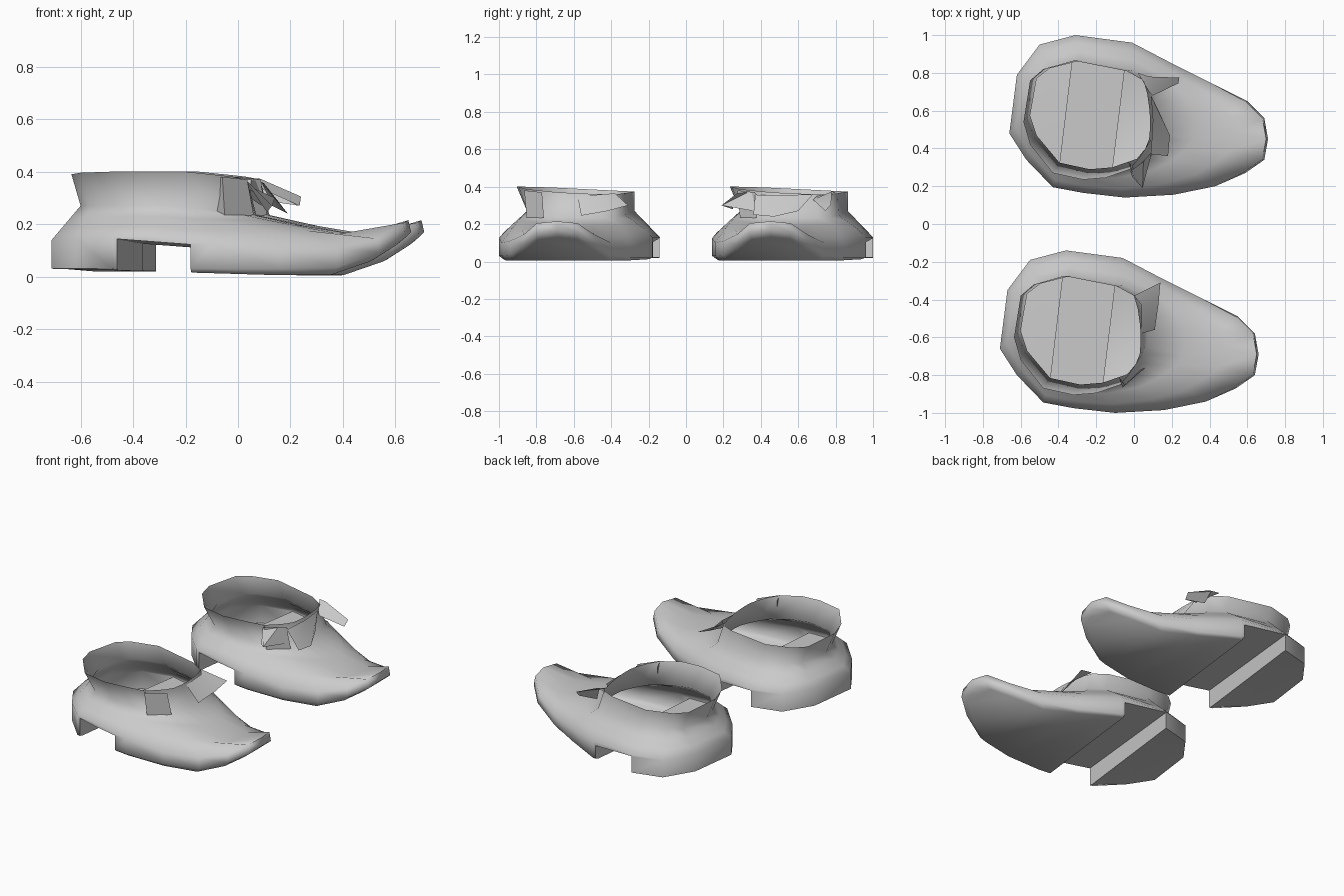
import bpy, bmesh, math
from mathutils import Vector

if "Cube" in bpy.data.objects:
    bpy.data.objects.remove(bpy.data.objects["Cube"])

# stations round the shoe, heel -> inner side -> toe -> outer side:
# (outline x, y, low z, top z), (collar rim x, y), vamp bulge
S = [((-.71, -.66, .03, .14), (-.635, -.60), 0),
     ((-.67, -.35, .03, .14), (-.60, -.38), 0),
     ((-.55, -.19, .02, .13), (-.53, -.32), 0),
     ((-.36, -.14, .02, .13), (-.37, -.275), 0),
     ((-.06, -.18, .02, .13), (-.09, -.33), .01),
     ((.17, -.30, .02, .10), (0, -.38), .01),
     ((.37, -.40, .035, .10), (.02, -.45), .01),
     ((.55, -.49, .09, .145), (.03, -.52), -.02),
     ((.64, -.58, .15, .205), (.035, -.58), -.06),
     ((.66, -.69, .17, .215), (.035, -.63), -.065),
     ((.64, -.80, .15, .205), (.03, -.69), -.055),
     ((.54, -.87, .09, .145), (.01, -.74), -.01),
     ((.38, -.94, .035, .11), (-.02, -.79), .025),
     ((.16, -.985, .03, .10), (-.07, -.85), .035),
     ((-.10, -1.0, .03, .125), (-.20, -.895), .01),
     ((-.32, -.975, .03, .155), (-.32, -.905), 0),
     ((-.48, -.945, .03, .155), (-.48, -.87), 0),
     ((-.62, -.80, .03, .145), (-.60, -.72), 0)]
N = len(S)
MID = Vector((-.05, -.62))


def mesh_object(name, bm):
    bmesh.ops.recalc_face_normals(bm, faces=bm.faces)
    me = bpy.data.meshes.new(name)
    bm.to_mesh(me)
    bm.free()
    ob = bpy.data.objects.new(name, me)
    bpy.context.collection.objects.link(ob)
    return ob


def smooth(ob, angle):
    bpy.ops.object.select_all(action='DESELECT')
    ob.select_set(True)
    bpy.context.view_layer.objects.active = ob
    bpy.ops.object.shade_smooth_by_angle(angle=math.radians(angle))


def inset(x, y, f):
    p = MID + (Vector((x, y)) - MID) * f
    return p.x, p.y


def sole_z(x):
    return max(0, .01 - .03 * x) + 1.15 * max(0, x - .28) ** 2


def rim_z(x, y):
    return .40 - .025 * max(0, x + .2) / .24 - .025 * max(0, y + .8) / .5


# shoe shell: sole, side wall, vamp and collar as lofted rings
rings = [[], [], [], [], [], [], []]
for (x, y, lo, hi), (rx, ry), bulge in S:
    bx, by = inset(x, y, .94)
    rings[0].append((bx, by, sole_z(bx)))
    rings[1].append((x, y, lo))
    edge = Vector((*inset(x, y, .985 if x > .45 else 1), hi))
    lean = .055 * min(1, max(0, (-.28 - ry) / .5))
    waist = Vector((rx + .035, ry + lean, .27 - .035 * max(0, rx + .3) / .33))
    rings[2].append(edge)
    for k, t, weight in ((3, .3, 1), (4, .65, .6)):
        p = edge.lerp(waist, t)
        p.z += bulge * weight
        rings[k].append(p)
    rings[5].append(waist)
    rings[6].append((rx, ry, rim_z(rx, ry)))

bm = bmesh.new()
V = [[bm.verts.new(p) for p in r] for r in rings]
for a, b in zip(V, V[1:]):
    for i in range(N):
        j = (i + 1) % N
        bm.faces.new((a[i], a[j], b[j], b[i]))
# sole underside, rungs from side to side
u = V[0]
bm.faces.new((u[0], u[1], u[N - 1]))
for i in range(1, 8):
    bm.faces.new((u[i], u[i + 1], u[N - i - 1], u[N - i]))
bm.faces.new((u[8], u[9], u[10]))
# temporary lid, removed after the arch is cut
top = bm.verts.new((-.3, -.6, .39))
for i in range(N):
    bm.faces.new((V[6][i], V[6][(i + 1) % N], top))
shoe = mesh_object("shoe_front", bm)

# skewed arch between heel and sole
bm = bmesh.new()
ends = []
for y, xl, zt in ((-1.15, -.485, .148), (0, -.345, .122)):
    ends.append([bm.verts.new(p) for p in ((xl, y, -.1), (xl + .285, y, -.1),
                                           (xl + .285, y, zt - .022), (xl, y, zt))])
bm.faces.new(ends[0])
bm.faces.new(ends[1])
for i in range(4):
    j = (i + 1) % 4
    bm.faces.new((ends[0][i], ends[0][j], ends[1][j], ends[1][i]))
cutter = mesh_object("arch_cutter", bm)
cutter.hide_render = True

mod = shoe.modifiers.new("arch", 'BOOLEAN')
mod.operation = 'DIFFERENCE'
mod.solver = 'EXACT'
mod.object = cutter
bpy.context.view_layer.objects.active = shoe
bpy.ops.object.modifier_apply(modifier="arch")
bpy.data.objects.remove(cutter)

# open the collar
bm = bmesh.new()
bm.from_mesh(shoe.data)
lid = [f for f in bm.faces if f.calc_center_median().z > .355 and abs(f.normal.z) > .8]
bmesh.ops.delete(bm, geom=lid, context='FACES')
bm.to_mesh(shoe.data)
bm.free()
smooth(shoe, 82)

# second shoe
back = bpy.data.objects.new("shoe_back", shoe.data)
back.location = (.05, 1.14, 0)
bpy.context.collection.objects.link(back)


# loose flaps at the throat: strips between an upper and a lower edge
def flap(name, upper, lower):
    bm = bmesh.new()
    a = [bm.verts.new(p) for p in upper]
    b = [bm.verts.new(p) for p in lower]
    for i in range(len(a) - 1):
        bm.faces.new((a[i], a[i + 1], b[i + 1], b[i]))
    ob = mesh_object(name, bm)
    smooth(ob, 70)
    return ob


flap("tongue_flap_front",
     [(.0, -.38, .365), (.04, -.43, .36), (.04, -.58, .35)],
     [(.14, -.31, .30), (.13, -.42, .27), (.11, -.56, .245)])
side = flap("throat_edge_front",
            [(-.08, -.81, .37), (-.06, -.865, .38), (.035, -.77, .37)],
            [(-.08, -.81, .23), (-.05, -.85, .22), (.06, -.76, .235)])
side2 = bpy.data.objects.new("throat_edge_back", side.data)
side2.location = back.location
bpy.context.collection.objects.link(side2)
# pointed tongue end, closed below so it reads as a solid spike
flap("tongue_spike_back",
     [(.02, .80, .37), (.08, .78, .375), (.24, .775, .305)],
     [(.08, .70, .35), (.10, .68, .33), (.235, .745, .27)])
flap("tongue_spike_back_side",
     [(.07, .78, .37), (.24, .775, .305)],
     [(.10, .76, .29), (.235, .745, .27)])
flap("tongue_flap_back",
     [(.09, .68, .36), (.10, .55, .355), (.09, .37, .355)],
     [(.13, .60, .27), (.19, .47, .24), (.18, .36, .25)])
flap("tongue_corner_back",
     [(-.02, .28, .37), (.05, .33, .37), (.09, .38, .36)],
     [(-.01, .25, .28), (.045, .19, .30), (.09, .36, .27)])
